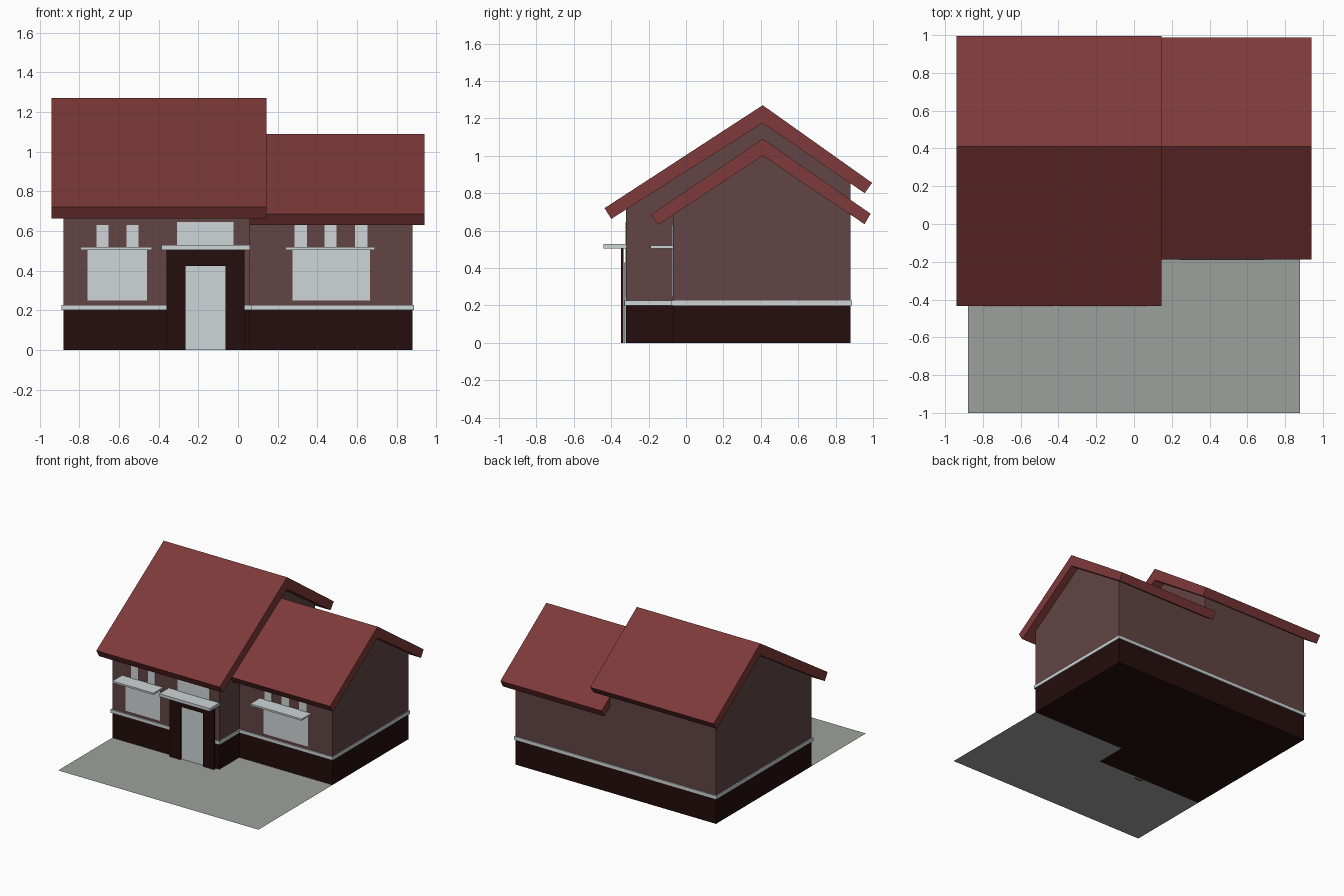
import bpy
import bmesh
from mathutils import Vector

cube = bpy.data.objects.get("Cube")
if cube:
    bpy.data.objects.remove(cube, do_unlink=True)


def material(name, rgb):
    mat = bpy.data.materials.new(name)
    mat.use_nodes = True
    color = (*rgb, 1)
    mat.diffuse_color = color
    mat.node_tree.nodes["Principled BSDF"].inputs["Base Color"].default_value = color
    return mat


ROOF = material("roof red", (0.21, 0.041, 0.041))
WALL = material("wall brown", (0.122, 0.058, 0.058))
BASE = material("dark plinth", (0.018, 0.004, 0.004))
TRIM = material("pale trim", (0.62, 0.66, 0.68))
PAVING = material("paving grey", (0.335, 0.355, 0.34))


def prism(name, points, extrusion, mat):
    """Extrude a flat outline along a vector (None leaves a flat sheet)."""
    bm = bmesh.new()
    face = bm.faces.new([bm.verts.new(p) for p in points])
    if extrusion:
        result = bmesh.ops.extrude_face_region(bm, geom=[face], use_keep_orig=True)
        moved = [v for v in result["geom"] if isinstance(v, bmesh.types.BMVert)]
        bmesh.ops.translate(bm, verts=moved, vec=Vector(extrusion))
        bmesh.ops.recalc_face_normals(bm, faces=bm.faces)
    mesh = bpy.data.meshes.new(name)
    bm.to_mesh(mesh)
    bm.free()
    mesh.materials.append(mat)
    obj = bpy.data.objects.new(name, mesh)
    bpy.context.collection.objects.link(obj)
    return obj


def box(name, x, y, z, mat):
    outline = [(x[0], y[0], z[0]), (x[1], y[0], z[0]),
               (x[1], y[1], z[0]), (x[0], y[1], z[0])]
    return prism(name, outline, (0, 0, z[1] - z[0]), mat)


def section(name, profile, x, mat):
    """Extrude a (y, z) profile between two x positions."""
    return prism(name, [(x[0], y, z) for y, z in profile], (x[1] - x[0], 0, 0), mat)


BACK, RIDGE = 0.88, 0.41


def wing(side, x, front, front_top, peak, back_top, band_x):
    # Dark plinth, gabled wall block and pale band between them
    box(side + "_plinth", x, (front, BACK), (0, 0.21), BASE)
    section(side + "_walls", [(front, 0.21), (front, front_top), (RIDGE, peak),
                              (BACK, back_top), (BACK, 0.21)], x, WALL)
    box(side + "_band", band_x, (front - 0.01, BACK + 0.008), (0.2, 0.226), TRIM)


wing("tall", (-0.88, 0.06), -0.32, 0.713, 1.18, 0.855, (-0.89, 0.07))
wing("low", (0.06, 0.88), -0.07, 0.687, 1.005, 0.69, (0.07, 0.888))

# Thick folded roofs with square-cut eaves
section("tall_roof", [(-0.435, 0.72), (RIDGE, 1.27), (0.995, 0.855),
                      (0.955, 0.8), (RIDGE, 1.175), (-0.4, 0.662)], (-0.94, 0.145), ROOF)
section("low_roof", [(-0.187, 0.685), (RIDGE, 1.09), (0.987, 0.69),
                     (0.955, 0.634), (RIDGE, 1.0), (-0.15, 0.63)], (0.05, 0.94), ROOF)


def facade_plate(name, x, z, front):
    box(name, x, (front - 0.004, front + 0.004), z, TRIM)


def window(side, x, ledge_x, uppers, front):
    # Large pane, projecting ledge and a row of small upper panes
    facade_plate(side + "_window", x, (0.248, 0.51), front)
    box(side + "_window_ledge", ledge_x, (front - 0.12, front), (0.505, 0.519), TRIM)
    for i, left in enumerate(uppers):
        facade_plate(f"{side}_upper_pane_{i + 1}", (left, left + 0.062), (0.515, 0.63), front)


window("tall", (-0.76, -0.46), (-0.795, -0.435), (-0.715, -0.563), -0.32)
window("low", (0.275, 0.665), (0.24, 0.692), (0.285, 0.436, 0.59), -0.07)

# Entrance: dark surround, pale door, canopy and transom pane
surround = [(-0.36, 0), (-0.265, 0), (-0.265, 0.422), (-0.064, 0.422),
            (-0.064, 0), (0.032, 0), (0.032, 0.505), (-0.36, 0.505)]
prism("door_surround", [(x, -0.347, z) for x, z in surround], (0, 0.014, 0), BASE)
box("door", (-0.275, -0.055), (-0.331, -0.323), (0, 0.43), TRIM)
box("door_canopy", (-0.385, 0.06), (-0.44, -0.32), (0.505, 0.528), TRIM)
facade_plate("transom_pane", (-0.307, -0.022), (0.528, 0.645), -0.32)

# Flat forecourt wrapping the stepped front
prism("forecourt", [(x, y, 0) for x, y in [
    (-0.88, -1), (0.88, -1), (0.88, -0.07), (0.06, -0.07),
    (0.06, -0.32), (-0.88, -0.32)]], None, PAVING)
